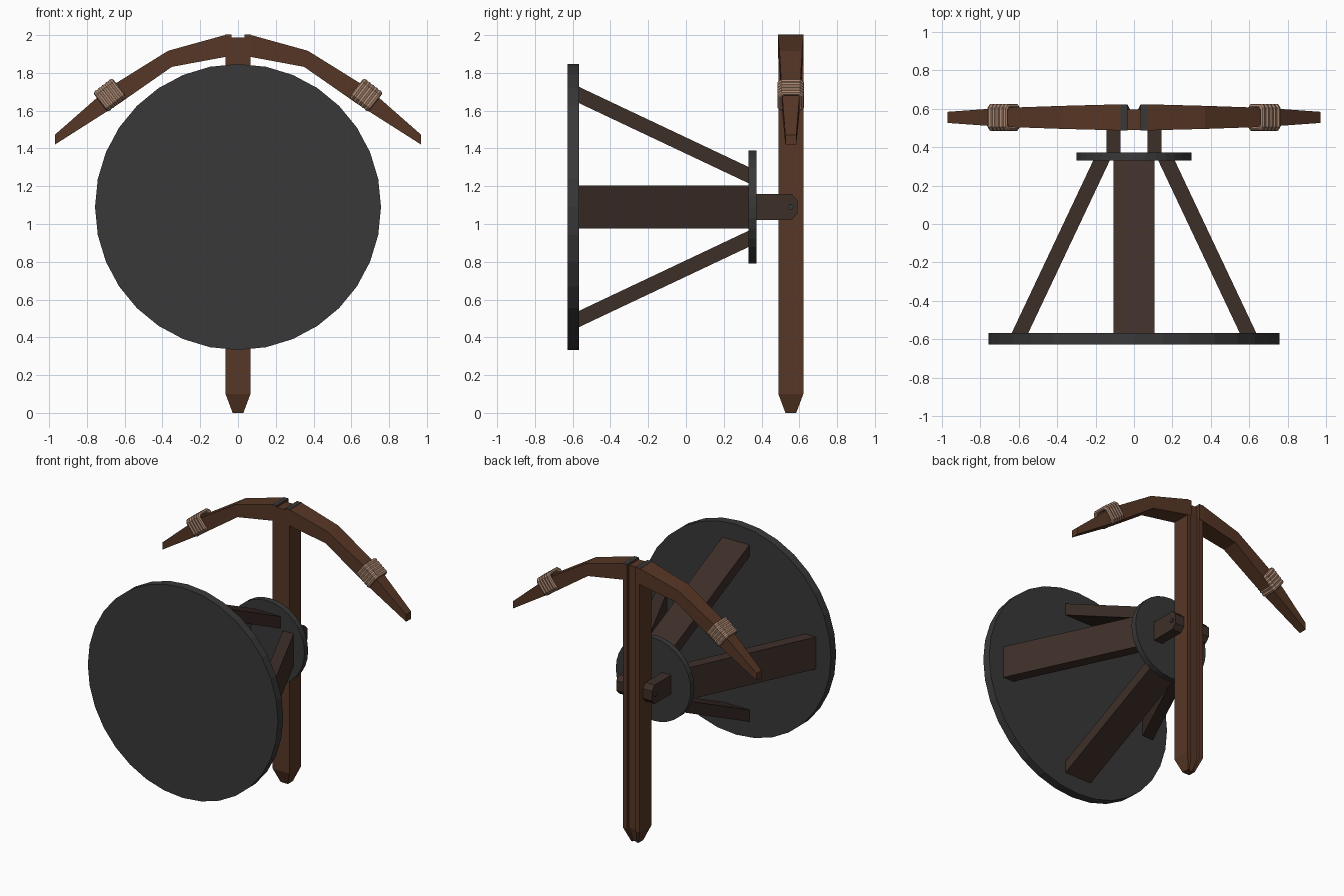
import bpy, bmesh, math
from mathutils import Vector, Matrix

if "Cube" in bpy.data.objects:
    bpy.data.objects.remove(bpy.data.objects["Cube"])


def material(name, rgb):
    m = bpy.data.materials.new(name)
    m.diffuse_color = (*rgb, 1)
    m.use_nodes = True
    m.node_tree.nodes["Principled BSDF"].inputs["Base Color"].default_value = m.diffuse_color
    return m


WOOD = material("wood", (0.095, 0.038, 0.019))
DARK = material("dark_wood", (0.048, 0.028, 0.022))
ROPE = material("rope", (0.40, 0.24, 0.165))
IRON = material("iron", (0.04, 0.04, 0.04))
CZ, PY = 1.09, 0.555      # wheel axis height, post depth


def loft(name, sections, mat):
    """Join equal-length rings of points into a closed solid."""
    bm = bmesh.new()
    rings = [[bm.verts.new(p) for p in s] for s in sections]
    n = len(rings[0])
    for a, b in zip(rings, rings[1:]):
        for i in range(n):
            j = (i + 1) % n
            bm.faces.new((a[i], a[j], b[j], b[i]))
    bm.faces.new(rings[0])
    bm.faces.new(rings[-1])
    bmesh.ops.recalc_face_normals(bm, faces=bm.faces)
    me = bpy.data.meshes.new(name)
    bm.to_mesh(me)
    bm.free()
    ob = bpy.data.objects.new(name, me)
    bpy.context.collection.objects.link(ob)
    me.materials.append(mat)
    return ob


def cylinder(name, r, depth, loc, sides, rot, mat):
    bpy.ops.mesh.primitive_cylinder_add(vertices=sides, radius=r, depth=depth, location=loc, rotation=rot)
    ob = bpy.context.object
    ob.name = name
    ob.data.materials.append(mat)


# Large and small discs
cylinder("front_disc", 0.757, 0.06, (0, -0.597, CZ), 32, (math.pi / 2, 0, 0), IRON)
cylinder("rear_disc", 0.298, 0.042, (0, 0.351, CZ), 32, (math.pi / 2, 0, 0), IRON)

# Four slanted struts between the discs
for k in range(4):
    w = 0.107 if k % 2 else 0.115
    turn = Matrix.Rotation(k * math.pi / 2, 3, 'Y')
    rings = []
    for y, r in ((-0.575, 0.597), (0.335, 0.167)):
        ring = [(r - 0.043, -w), (r + 0.043, -w), (r + 0.043, w), (r - 0.043, w)]
        rings.append([turn @ Vector((a, y, b)) + Vector((0, 0, CZ)) for a, b in ring])
    loft("strut_%d" % (k + 1), rings, DARK)

# Pivot ears with chamfered ends, and the pin
ear = [(0.365, -0.068), (0.56, -0.068), (0.59, -0.035), (0.59, 0.035), (0.56, 0.068), (0.365, 0.068)]
for side, s in (("left", -1), ("right", 1)):
    loft("pivot_ear_" + side, [[(s * x, y, CZ + z) for y, z in ear] for x in (0.07, 0.142)], DARK)
cylinder("pivot_pin", 0.016, 0.3, (0, PY, CZ), 6, (0, math.pi / 2, 0), IRON)

# Post with a groove down the back and a tapered foot
h, g, d = 0.066, 0.034, 0.024
post = [(-h, -h), (h, -h), (h, h), (g, h), (g, h - d), (-g, h - d), (-g, h), (-h, h)]
loft("post", [[(x * s, PY + y * s, z) for x, y in post]
              for z, s in ((0, 0.43), (0.1, 1), (1.988, 1))], WOOD)

# Bow limbs: x top, z top, x bottom, z bottom, half depth
limb = [(0.034, 2.0, 0.034, 1.89), (0.07, 2.0, 0.065, 1.885), (0.37, 1.917, 0.35, 1.832),
        (0.69, 1.718, 0.64, 1.63), (0.97, 1.472, 0.97, 1.42)]
depths = (0.068, 0.068, 0.060, 0.049, 0.029)
for side, s in (("left", -1), ("right", 1)):
    loft("bow_limb_" + side,
         [[(s * xt, PY - w, zt), (s * xt, PY + w, zt), (s * xb, PY + w, zb), (s * xb, PY - w, zb)]
          for (xt, zt, xb, zb), w in zip(limb, depths)], WOOD)
    # Iron pad on top of the limb root
    loft("bow_pad_" + side,
         [[(s * x, PY - 0.068, z) for x, z in ((0.034, 1.99), (0.07, 1.99), (0.07, 2.002), (0.034, 2.002))],
          [(s * x, PY + 0.068, z) for x, z in ((0.034, 1.99), (0.07, 1.99), (0.07, 2.002), (0.034, 2.002))]], IRON)

# Rope bindings: rounded rectangular coils around each limb
def coil(name, centre, along, normal):
    hy, hn, c, r = 0.057, 0.053, 0.016, 0.0165
    loop = [(hy - c, hn), (hy, hn - c), (hy, c - hn), (hy - c, -hn),
            (c - hy, -hn), (-hy, c - hn), (-hy, hn - c), (c - hy, hn)]
    bm = bmesh.new()
    rings = []
    for a, b in loop:
        p = Vector((0, a, 0)) + normal * b
        out = p.normalized()
        rings.append([bm.verts.new(centre + p + r * (math.cos(t) * out + math.sin(t) * along))
                      for t in (i * math.pi / 4 for i in range(8))])
    for i in range(8):
        A, B = rings[i], rings[(i + 1) % 8]
        for j in range(8):
            k = (j + 1) % 8
            bm.faces.new((A[j], A[k], B[k], B[j]))
    bmesh.ops.recalc_face_normals(bm, faces=bm.faces)
    me = bpy.data.meshes.new(name)
    bm.to_mesh(me)
    bm.free()
    me.materials.append(ROPE)
    bpy.context.collection.objects.link(bpy.data.objects.new(name, me))


for side, s in (("left", -1), ("right", 1)):
    along = Vector((s * 0.79, 0, -0.61))
    normal = Vector((s * 0.61, 0, 0.79))
    for i in range(5):
        coil("rope_coil_%s_%d" % (side, i + 1),
             Vector((s * 0.678, PY, 1.683)) + along * (i - 2) * 0.024, along, normal)
